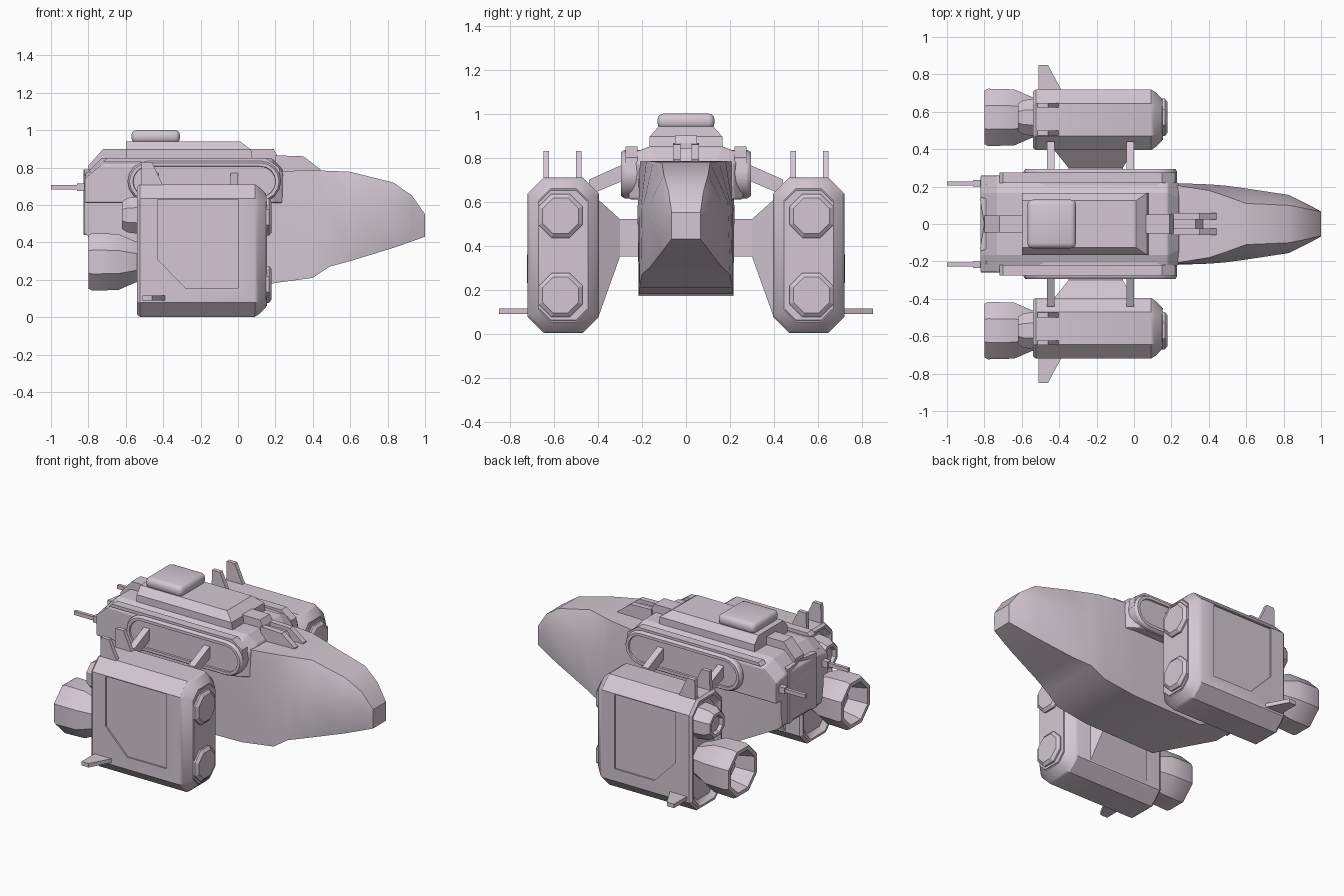
import bpy, bmesh, math
from mathutils import Vector

cube = bpy.data.objects.get("Cube")
if cube:
    bpy.data.objects.remove(cube, do_unlink=True)

paint = bpy.data.materials.new("pale lilac grey")
paint.use_nodes = True
paint.diffuse_color = (0.66, 0.575, 0.645, 1)
paint.node_tree.nodes["Principled BSDF"].inputs["Base Color"].default_value = paint.diffuse_color


def loft(name, rings, bevel=0, smooth=False, segments=2):
    """Skin equal-sized rings of points and cap both ends."""
    bm = bmesh.new()
    loops = [[bm.verts.new(p) for p in ring] for ring in rings]
    n = len(loops[0])
    for a, b in zip(loops, loops[1:]):
        for i in range(n):
            j = (i + 1) % n
            bm.faces.new((a[i], a[j], b[j], b[i]))
    bm.faces.new(loops[0])
    bm.faces.new(loops[-1])
    bmesh.ops.recalc_face_normals(bm, faces=bm.faces)
    mesh = bpy.data.meshes.new(name)
    bm.to_mesh(mesh)
    bm.free()
    mesh.materials.append(paint)
    ob = bpy.data.objects.new(name, mesh)
    bpy.context.collection.objects.link(ob)
    bpy.ops.object.select_all(action='DESELECT')
    bpy.context.view_layer.objects.active = ob
    ob.select_set(True)
    if bevel:
        mod = ob.modifiers.new("bevel", 'BEVEL')
        mod.width, mod.segments = bevel, segments
        bpy.ops.object.modifier_apply(modifier=mod.name)
    if smooth:
        bpy.ops.object.shade_smooth_by_angle(angle=math.radians(32))
    return ob


def side_prism(name, pts, y0, y1, **kw):
    """Side profile in x, z extruded across y."""
    return loft(name, [[(x, y, z) for x, z in pts] for y in (y0, y1)], **kw)


def plan_prism(name, pts, z0, z1, **kw):
    """Plan profile in x, y extruded up z."""
    return loft(name, [[(x, y, z) for x, y in pts] for z in (z0, z1)], **kw)


def box(name, x, y, z, **kw):
    return side_prism(name, [(x[0], z[0]), (x[1], z[0]), (x[1], z[1]), (x[0], z[1])], *y, **kw)


def octagon(x, cy, cz, hy, hz, c):
    """Chamfered rectangle facing x."""
    half = [(hy, hz - c), (hy - c, hz), (c - hy, hz), (-hy, hz - c)]
    pts = half + [(-a, -b) for a, b in half]
    return [(x, cy + a, cz + b) for a, b in pts]


def turned(name, profile, cy, cz, n=8, smooth=True):
    """Rings of (x, radius) turned about an axis along x."""
    angles = [2 * math.pi * (i + 0.5) / n for i in range(n)]
    return loft(name, [[(x, cy + r * math.cos(a), cz + r * math.sin(a)) for a in angles]
                       for x, r in profile], smooth=smooth)


def stadium(y, x0, x1, zc, r, n=8):
    ends = [(x1, -math.pi / 2), (x0, math.pi / 2)]
    return [(cx + r * math.cos(s + math.pi * i / n), y, zc + r * math.sin(s + math.pi * i / n))
            for cx, s in ends for i in range(n + 1)]


# Main hull: x, bottom z, bottom w, mid z, mid w, top z, top w
stations = [
    (-0.82, 0.45, 0.20, 0.55, 0.215, 0.72, 0.215),
    (-0.79, 0.42, 0.20, 0.55, 0.215, 0.78, 0.215),
    (-0.32, 0.17, 0.215, 0.55, 0.215, 0.78, 0.215),
    (0.18, 0.18, 0.215, 0.55, 0.22, 0.78, 0.215),
    (0.40, 0.21, 0.212, 0.58, 0.212, 0.785, 0.18),
    (0.49, 0.27, 0.20, 0.58, 0.205, 0.782, 0.15),
    (0.60, 0.30, 0.165, 0.60, 0.19, 0.777, 0.11),
    (0.83, 0.37, 0.11, 0.61, 0.155, 0.72, 0.10),
    (0.93, 0.405, 0.085, 0.56, 0.105, 0.65, 0.08),
    (1.00, 0.43, 0.065, 0.50, 0.067, 0.55, 0.065),
]
loft("hull", [[(x, -wb, zb), (x, wb, zb), (x, wm, zm), (x, wt, zt), (x, -wt, zt), (x, -wm, zm)]
              for x, zb, wb, zm, wm, zt, wt in stations], smooth=True)

# Cabin block with a gently sloping roof
cabin = [(-0.82, 0.26, 0.74, 0.76), (-0.73, 0.26, 0.815, 0.85),
         (0.18, 0.26, 0.815, 0.85), (0.24, 0.215, 0.77, 0.79)]
loft("cabin", [[(x, -w, 0.61), (x, w, 0.61), (x, w, z1), (x, w * 0.64, z2), (x, -w * 0.64, z2),
                (x, -w, z1)] for x, w, z1, z2 in cabin], bevel=0.008)

# Stepped roof structure and turret
loft("roof_structure", [
    [(x0, -w, z), (x1, -w, z), (x1, w, z), (x0, w, z)] for x0, x1, w, z in
    [(-0.60, 0.08, 0.165, 0.83), (-0.60, 0.07, 0.165, 0.895), (-0.60, 0.01, 0.125, 0.94)]])
box("turret", (-0.57, -0.31), (-0.13, 0.13), (0.93, 1.0), bevel=0.028, smooth=True, segments=3)

# Spine along the roof, front and back
side_prism("front_spine", [(0.0, 0.80), (0.0, 0.90), (0.19, 0.90), (0.21, 0.865),
                           (0.21, 0.80)], -0.05, 0.05)
for s in (-1, 1):
    side_prism("spine_rail", [(0.20, 0.77), (0.20, 0.865), (0.35, 0.86), (0.44, 0.79), (0.44, 0.77)],
               s * 0.025, s * 0.06)
side_prism("spine_bed", [(0.20, 0.77), (0.20, 0.84), (0.33, 0.84), (0.38, 0.77)], -0.03, 0.03)
side_prism("rear_spine", [(-0.80, 0.74), (-0.80, 0.81), (-0.72, 0.90), (-0.58, 0.90),
                          (-0.58, 0.80)], -0.045, 0.045)

# Concave tail plate
plan_prism("tail_plate", [(-0.78, -0.13), (-0.78, 0.13), (-0.82, 0.145), (-0.825, 0.14),
                          (-0.80, 0.0), (-0.825, -0.14), (-0.82, -0.145)], 0.44, 0.79)

podx, podz = 0.5575, 0.356
for s in (-1, 1):
    side = "left_" if s > 0 else "right_"

    # Capsule bulge on the cabin side, with a sunken panel
    loft(side + "side_bulge", [stadium(s * y, -0.48, 0.12, 0.725, r) for y, r in
                               [(0.20, 0.11), (0.28, 0.11), (0.295, 0.10), (0.295, 0.082),
                                (0.285, 0.08)]], smooth=True)
    # Trim band running over the bulge
    side_prism(side + "trim_band", [(-0.72, 0.83), (-0.70, 0.85), (0.15, 0.85), (0.22, 0.80),
                                    (0.23, 0.73), (0.21, 0.73), (0.20, 0.79), (0.14, 0.83)],
               s * 0.22, s * 0.275)

    # Rear guns
    box(side + "gun_mount", (-0.86, -0.78), (s * 0.20, s * 0.235), (0.675, 0.715))
    box(side + "gun_barrel", (-1.0, -0.84), (s * 0.207, s * 0.228), (0.683, 0.707))

    # Engine pod body with a recessed back and a chamfered front
    pod_rings = [(-0.51, 0.05), (-0.52, 0.04), (-0.54, 0.025), (-0.54, 0.012), (-0.525, 0.0),
                 (0.09, 0.0), (0.11, 0.012), (0.15, 0.05)]
    pod = loft(side + "engine_pod", [octagon(x, s * podx, podz, 0.1625 - i, 0.354 - i, 0.075 - i * 0.4)
                                     for x, i in pod_rings], smooth=True)
    # Sunken panel on the outer face
    cutter = side_prism("panel_cutter", [(-0.43, 0.63), (-0.43, 0.31), (-0.28, 0.155), (0.0, 0.155),
                                         (0.0, 0.63)], s * 0.71, s * 0.76)
    cutter.hide_render = True
    cut = pod.modifiers.new("panel", 'BOOLEAN')
    cut.operation, cut.solver, cut.object = 'DIFFERENCE', 'EXACT', cutter
    bpy.context.view_layer.objects.active = pod
    bpy.ops.object.modifier_apply(modifier=cut.name)
    bpy.data.objects.remove(cutter, do_unlink=True)

    # Front plate and intakes
    loft(side + "pod_front", [octagon(x, s * podx, podz, 0.1125 - i, 0.30 - i, 0.05)
                              for x, i in [(0.13, 0), (0.155, 0.005)]])
    for z in (0.175, 0.535):
        turned(side + "intake", [(0.13, 0.108), (0.165, 0.108), (0.18, 0.088)], s * 0.57, z, smooth=False)

    # Main and small nozzles
    turned(side + "main_nozzle", [(-0.49, 0.10), (-0.55, 0.12), (-0.64, 0.162), (-0.78, 0.166),
                                  (-0.80, 0.155), (-0.80, 0.13), (-0.68, 0.10)], s * 0.57, 0.295)
    turned(side + "small_nozzle", [(-0.49, 0.11), (-0.55, 0.105), (-0.59, 0.10), (-0.62, 0.08),
                                   (-0.62, 0.06), (-0.60, 0.05)], s * 0.57, 0.545)

    # Fins
    for y in (0.487, 0.635):
        side_prism(side + "top_fin", [(-0.52, 0.68), (-0.515, 0.83), (-0.46, 0.83), (-0.40, 0.70),
                                      (-0.40, 0.68)], s * (y - 0.013), s * (y + 0.013))
    plan_prism(side + "outer_fin", [(-0.51, s * 0.70), (-0.51, s * 0.85), (-0.46, s * 0.85),
                                    (-0.39, s * 0.72), (-0.39, s * 0.70)], 0.09, 0.115)

    # Slanted struts
    for x in (-0.445, -0.02):
        loft(side + "strut", [[(x + d, s * y, z) for y, z in
                               [(0.25, 0.71), (0.25, 0.785), (0.44, 0.70), (0.44, 0.63)]]
                              for d in (-0.021, 0.021)])

    # Flared pylon between hull and pod
    loft(side + "pylon", [[(x0, s * y, z0), (x1, s * y, z0), (x1, s * y, z1), (x0, s * y, z1)]
                          for y, x0, x1, z0, z1 in [(0.18, -0.35, -0.06, 0.35, 0.52),
                                                    (0.30, -0.35, -0.06, 0.35, 0.52),
                                                    (0.40, -0.43, 0.0, 0.07, 0.61)]])
